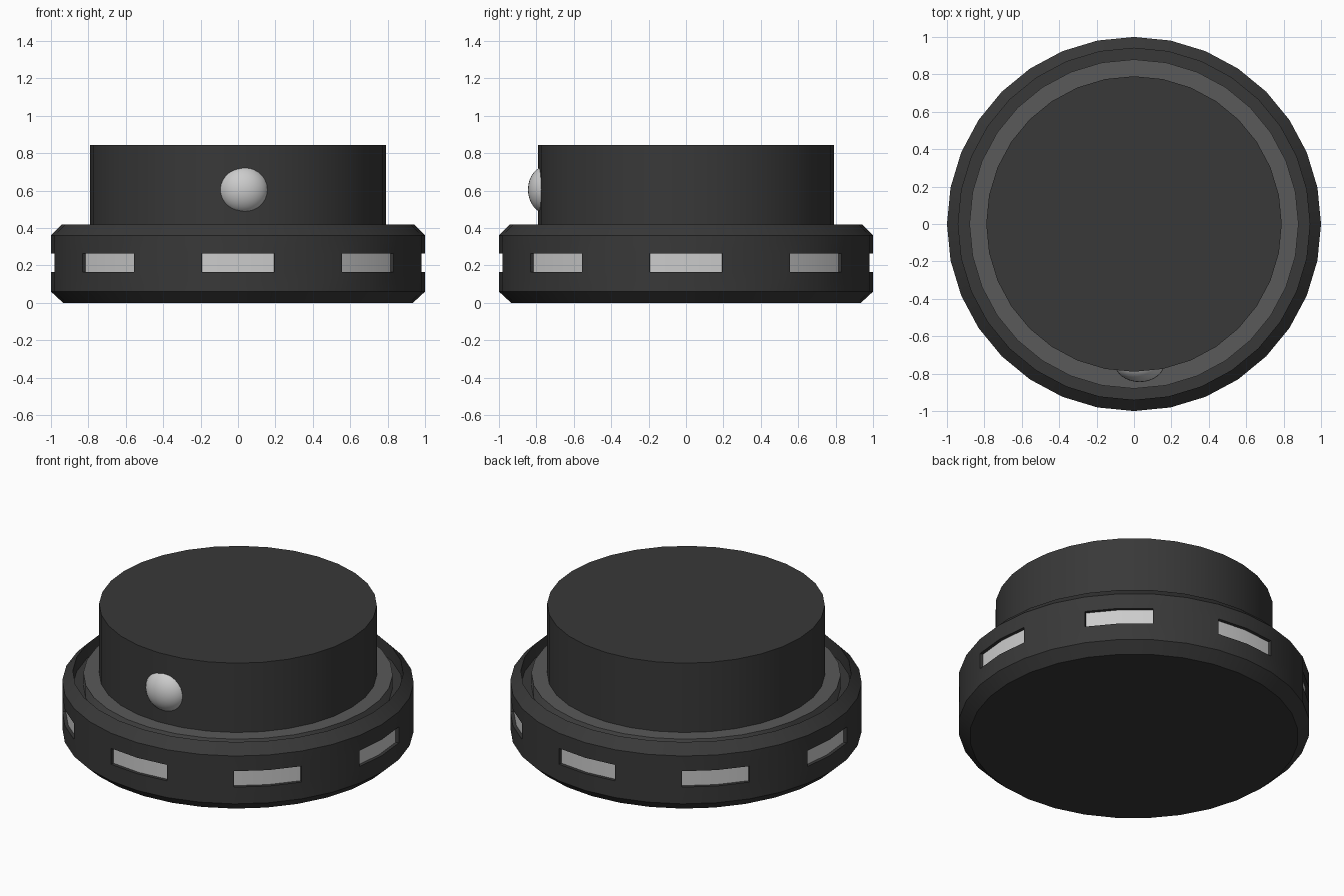
import bpy, bmesh
from math import sin, cos, pi, radians

if "Cube" in bpy.data.objects:
    bpy.data.objects.remove(bpy.data.objects["Cube"])

SIDES = 32


def material(name, v):
    m = bpy.data.materials.new(name)
    m.diffuse_color = (v, v, v, 1)
    m.use_nodes = True
    m.node_tree.nodes["Principled BSDF"].inputs["Base Color"].default_value = m.diffuse_color
    return m


dark = material("dark", 0.04)
mid = material("mid_dark", 0.1)


def lathe(name, profile, mats, edit=None):
    """Revolve (radius, z) points around z; radius 0 closes the end with a cap."""
    bm = bmesh.new()
    rings = []
    for r, z in profile:
        rings.append([bm.verts.new((r * cos(2 * pi * i / SIDES), r * sin(2 * pi * i / SIDES), z))
                      for i in range(SIDES)])
    strips = []
    for a, b in zip(rings, rings[1:]):
        strips.append([bm.faces.new((a[i], a[(i + 1) % SIDES], b[(i + 1) % SIDES], b[i]))
                       for i in range(SIDES)])
    bm.faces.new(rings[0][::-1])
    bm.faces.new(rings[-1])
    if edit:
        edit(bm, strips)
    bmesh.ops.recalc_face_normals(bm, faces=bm.faces)
    me = bpy.data.meshes.new(name)
    bm.to_mesh(me)
    bm.free()
    ob = bpy.data.objects.new(name, me)
    bpy.context.collection.objects.link(ob)
    for m in mats:
        me.materials.append(m)
    return ob


def cut_slots(bm, strips):
    # Eight shallow window recesses, each two facets wide
    band = strips[2]
    for k in range(8):
        faces = [band[4 * k - 1], band[4 * k]]
        out = bmesh.ops.extrude_face_region(bm, geom=faces)["geom"]
        for v in (g for g in out if isinstance(g, bmesh.types.BMVert)):
            v.co.x *= 0.98
            v.co.y *= 0.98
        for f in (g for g in out if isinstance(g, bmesh.types.BMFace)):
            f.material_index = 1
        bmesh.ops.delete(bm, geom=[f for f in faces if f.is_valid], context='FACES')


# Base with chamfered rim, groove and light slots
light = material("light_grey", 0.8)
base = lathe("base", [(.935, 0), (1, .06), (1, .165), (1, .265), (1, .36),
                      (.94, .42), (.94, .33), (.88, .33)], [dark, light], cut_slots)

# Raised collar around the body
collar = lathe("collar", [(.88, .325), (.88, .41)], [mid])

# Main drum
body = lathe("body", [(.79, .40), (.79, .845)], [dark])

# Flattened front button
bpy.ops.mesh.primitive_uv_sphere_add(segments=32, ring_count=16, radius=1, location=(.03, -.74, .605))
button = bpy.context.object
button.name = "button"
button.scale = (.135, .105, .13)
button.data.materials.append(light)

# Smooth shading with sharp edges kept
for ob in (base, collar, body, button):
    bpy.ops.object.select_all(action='DESELECT')
    ob.select_set(True)
    bpy.context.view_layer.objects.active = ob
    bpy.ops.object.shade_smooth_by_angle(angle=radians(30))
